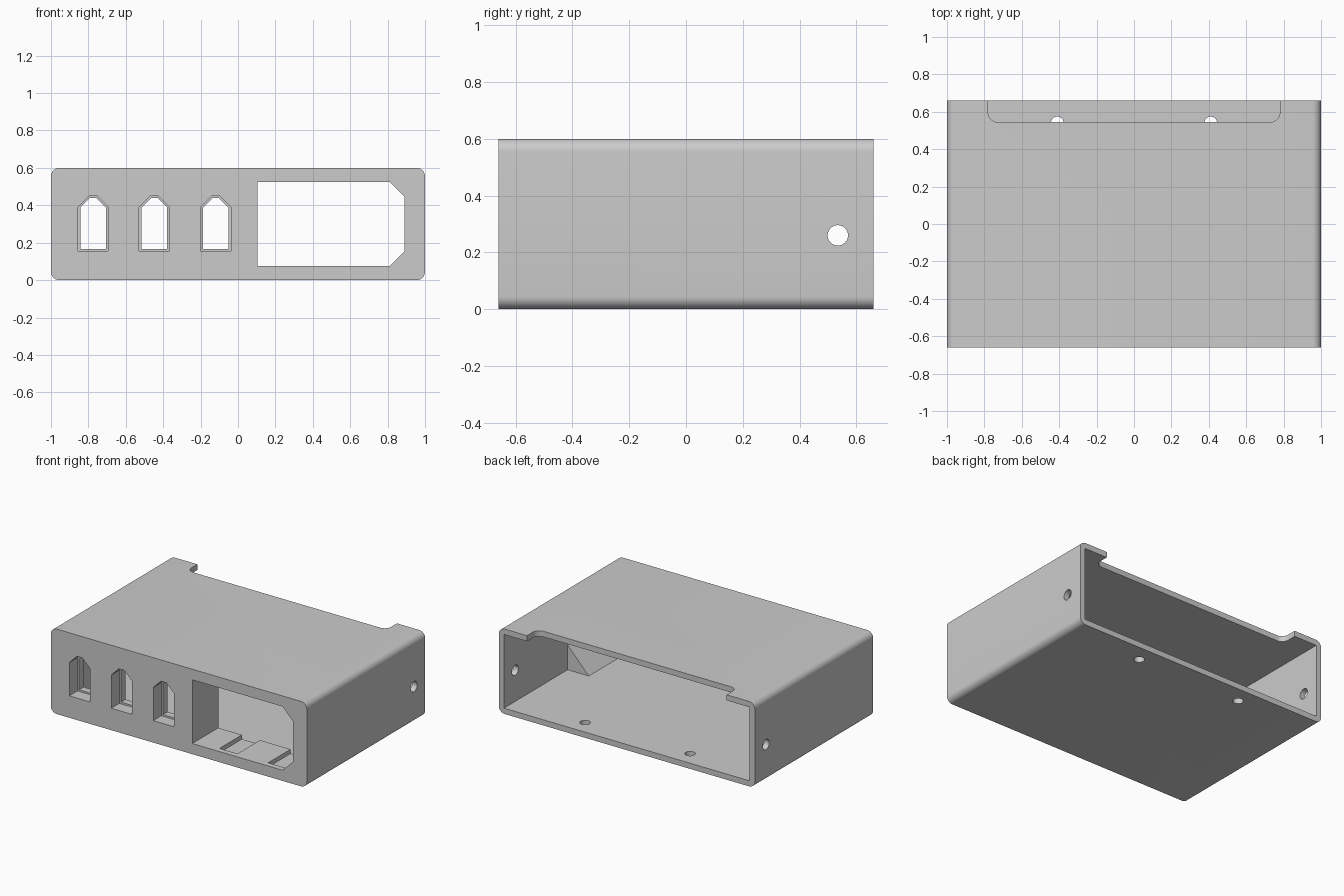
import bpy, bmesh, math
from mathutils import Vector

if "Cube" in bpy.data.objects:
    bpy.data.objects.remove(bpy.data.objects["Cube"])

grey = bpy.data.materials.new("light_grey")
grey.diffuse_color = (0.6, 0.6, 0.6, 1)
grey.use_nodes = True
grey.node_tree.nodes["Principled BSDF"].inputs["Base Color"].default_value = grey.diffuse_color


def prism(name, pts, axis, lo, hi):
    """Extrude a 2D outline along an axis: 'x' uses (y,z), 'y' uses (x,z), 'z' uses (x,y)."""
    place = {"x": lambda a, b, t: (t, a, b),
             "y": lambda a, b, t: (a, t, b),
             "z": lambda a, b, t: (a, b, t)}[axis]
    bm = bmesh.new()
    face = bm.faces.new([bm.verts.new(place(a, b, lo)) for a, b in pts])
    new = bmesh.ops.extrude_face_region(bm, geom=[face])["geom"]
    shift = Vector(place(0, 0, hi - lo))
    bmesh.ops.translate(bm, vec=shift, verts=[v for v in new if isinstance(v, bmesh.types.BMVert)])
    bmesh.ops.recalc_face_normals(bm, faces=bm.faces)
    mesh = bpy.data.meshes.new(name)
    bm.to_mesh(mesh)
    bm.free()
    ob = bpy.data.objects.new(name, mesh)
    bpy.context.collection.objects.link(ob)
    mesh.materials.append(grey)
    return ob


def rect(x0, x1, y0, y1):
    return [(x0, y0), (x1, y0), (x1, y1), (x0, y1)]


def circle(cx, cy, r, n=32):
    return [(cx + r * math.cos(2 * math.pi * i / n), cy + r * math.sin(2 * math.pi * i / n)) for i in range(n)]


def rounded(x0, x1, y0, y1, r, n=8):
    pts = []
    for k, (cx, cy) in enumerate([(x1 - r, y1 - r), (x0 + r, y1 - r), (x0 + r, y0 + r), (x1 - r, y0 + r)]):
        for i in range(n + 1):
            a = math.pi / 2 * (k + i / n)
            pts.append((cx + r * math.cos(a), cy + r * math.sin(a)))
    return pts


def apply_bool(target, other, op="DIFFERENCE"):
    mod = target.modifiers.new("cut", "BOOLEAN")
    mod.operation, mod.solver, mod.object = op, "EXACT", other
    bpy.context.view_layer.objects.active = target
    bpy.ops.object.modifier_apply(modifier=mod.name)
    bpy.data.objects.remove(other, do_unlink=True)


# Outer shell with rounded long edges, hollow and open at the back
body = prism("enclosure", rounded(-1, 1, 0, 0.6, 0.045), "y", -0.66, 0.66)
apply_bool(body, prism("cavity_left", rect(-0.96, 0.06, 0.04, 0.56), "y", -0.52, 0.8))
apply_bool(body, prism("cavity_right", rect(0.05, 0.96, 0.04, 0.56), "y", -0.37, 0.8))

# Power inlet opening with two clipped corners
inlet = [(0.105, 0.075), (0.81, 0.075), (0.89, 0.155), (0.89, 0.445), (0.81, 0.525), (0.105, 0.525)]
apply_bool(body, prism("inlet_cut", inlet, "y", -0.8, -0.3))

# Clip pockets in the floor and ceiling of the inlet
for x in (0.29, 0.67):
    for z in (0.045, 0.5):
        apply_bool(body, prism("clip_pocket", rect(x, x + 0.14, z, z + 0.055), "y", -0.62, -0.3))

# Three socket slots, wide at the front with a narrower lip behind
def slot(cx, w, z0, z1, c):
    return [(cx - w, z0), (cx + w, z0), (cx + w, z1 - c), (cx + w - c, z1), (cx - w + c, z1), (cx - w, z1 - c)]

for cx in (-0.775, -0.447, -0.119):
    apply_bool(body, prism("slot_front", slot(cx, 0.081, 0.155, 0.45, 0.06), "y", -0.8, -0.57))
    apply_bool(body, prism("slot_lip", slot(cx, 0.068, 0.167, 0.44, 0.052), "y", -0.6, -0.4))

# Cover notch in the top at the back edge
apply_bool(body, prism("cover_notch", rounded(-0.78, 0.78, 0.545, 0.9, 0.05), "z", 0.5, 0.7))

# Screw holes in the floor and both side walls
for s in (-1, 1):
    apply_bool(body, prism("floor_hole", circle(s * 0.41, 0.54, 0.034), "z", -0.1, 0.1))
    apply_bool(body, prism("side_hole", circle(0.535, 0.26, 0.036), "x", s * 1 - 0.1, s * 1 + 0.1))

# Corner gussets that carry the clipped inlet corners further back
for name, z, d in (("lower_gusset", 0.03, 1), ("upper_gusset", 0.57, -1)):
    tri = [(0.97, z), (0.97, z + d * 0.195), (0.785, z)]
    apply_bool(body, prism(name, tri, "y", -0.4, -0.05), "UNION")

# Smooth the rounded edges and keep the rest crisp
bpy.ops.object.select_all(action="DESELECT")
body.select_set(True)
bpy.context.view_layer.objects.active = body
bpy.ops.object.shade_smooth_by_angle(angle=math.radians(30))
